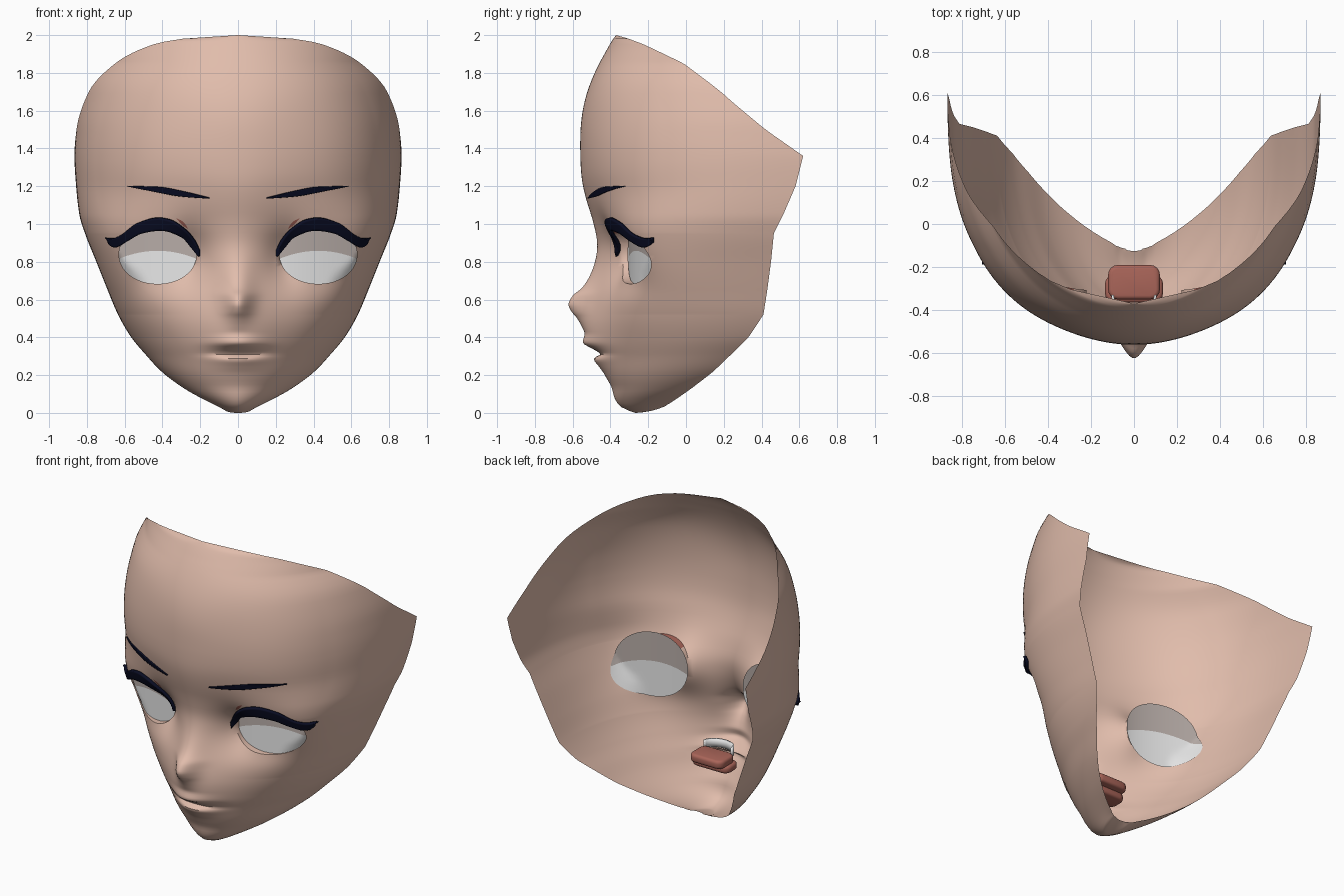
import bpy, bmesh, math
from mathutils import Vector
from mathutils.bvhtree import BVHTree

if "Cube" in bpy.data.objects:
    bpy.data.objects.remove(bpy.data.objects["Cube"])


def material(name, rgb):
    m = bpy.data.materials.new(name)
    m.diffuse_color = (*rgb, 1)
    m.use_nodes = True
    m.node_tree.nodes["Principled BSDF"].inputs["Base Color"].default_value = m.diffuse_color
    return m


SKIN = material("skin", (0.75, 0.505, 0.41))
WHITE = material("eye white", (0.92, 0.92, 0.92))
GREY = material("shaded eye white", (0.47, 0.41, 0.385))
RED = material("mouth red", (0.40, 0.13, 0.10))
NAVY = material("lash navy", (0.003, 0.004, 0.018))


def curve(points, smooth=True):
    """Interpolation without overshoot through (x, y) points, smooth or straight."""
    xs, ys = zip(*points)
    d = [(ys[i + 1] - ys[i]) / (xs[i + 1] - xs[i]) for i in range(len(xs) - 1)]
    t = [d[0]] + [0 if a * b <= 0 else 2 * a * b / (a + b) for a, b in zip(d, d[1:])] + [d[-1]]

    def f(x):
        x = min(max(x, xs[0]), xs[-1])
        i = max(k for k in range(len(xs) - 1) if xs[k] <= x)
        h = xs[i + 1] - xs[i]
        u = (x - xs[i]) / h
        if not smooth:
            return ys[i] + (ys[i + 1] - ys[i]) * u
        return ((2 * u**3 - 3 * u**2 + 1) * ys[i] + (u**3 - 2 * u**2 + u) * h * t[i]
                + (3 * u**2 - 2 * u**3) * ys[i + 1] + (u**3 - u**2) * h * t[i + 1])
    return f


def soften(f, radius):
    """Average a curve over a window to remove ripples."""
    return lambda s: sum(f(s + radius(s) * k / 6) for k in range(-6, 7)) / 13


def finish(name, bm, mats, mirror=True, thick=0, angle=40):
    me = bpy.data.meshes.new(name)
    bm.to_mesh(me)
    bm.free()
    ob = bpy.data.objects.new(name, me)
    bpy.context.collection.objects.link(ob)
    for m in mats:
        me.materials.append(m)
    bpy.ops.object.select_all(action='DESELECT')
    ob.select_set(True)
    bpy.context.view_layer.objects.active = ob
    bpy.ops.object.shade_smooth_by_angle(angle=math.radians(angle))
    if thick:
        s = ob.modifiers.new("thickness", 'SOLIDIFY')
        s.thickness, s.offset = thick, 1
    if mirror:
        ob.modifiers.new("mirror", 'MIRROR')


def grid(bm, rows):
    vs = [[bm.verts.new(p) for p in r] for r in rows]
    for a, b in zip(vs, vs[1:]):
        for j in range(len(a) - 1):
            bm.faces.new((a[j], a[j + 1], b[j + 1], b[j]))


# Head sections: height, front y, edge x, edge y, edge z, roundness
SECTIONS = [
    (-.15, -.125, .04, -.115, .035, 2), (-.08, -.20, .06, -.11, .036, 1.9),
    (0, -.28, .09, -.10, .045, 1.8), (.04, -.355, .17, -.05, .075, 1.8),
    (.1, -.385, .28, .03, .13, 1.85), (.2, -.40, .40, .14, .215, 2),
    (.3, -.41, .49, .24, .31, 2.1), (.4, -.43, .565, .33, .4, 2.25),
    (.52, -.43, .635, .41, .52, 2.45), (.65, -.40, .69, .43, .65, 2.7),
    (.8, -.37, .75, .45, .8, 2.95), (.95, -.415, .81, .465, .95, 2.8),
    (1.05, -.47, .84, .515, 1.05, 2.7), (1.2, -.54, .857, .58, 1.2, 2.6),
    (1.36, -.56, .866, .62, 1.36, 2.6), (1.5, -.56, .855, .42, 1.5, 2.55),
    (1.7, -.525, .79, .18, 1.7, 2.4), (1.85, -.46, .65, -.02, 1.85, 2.2),
    (1.95, -.405, .45, -.225, 1.95, 2), (1.985, -.382, .26, -.315, 1.985, 2),
    (2.0, -.37, .001, -.3695, 2, 2)]
front, edge_x, edge_y, edge_z, power = [curve([(r[0], r[k]) for r in SECTIONS], k != 3) for k in range(1, 6)]
# Forward bulge of the muzzle, then of lips and nose, then the slope of the forehead
muzzle = curve([(0, 0), (.12, 0), (.2, .03), (.25, .05), (.3, .07), (.36, .10), (.42, .115), (.5, .108),
                (.6, .10), (.7, .085), (.8, .07), (.9, .058), (1.0, .04), (1.1, .022), (1.2, .008), (1.35, 0)])
detail = curve([(0, 0), (.2, 0), (.25, .01), (.275, .017), (.29, .01), (.312, -.038), (.34, -.012),
                (.37, .022), (.4, .008), (.42, 0), (.46, .014), (.5, .04), (.54, .08), (.58, .104),
                (.62, .096), (.66, .062), (.7, .048), (.8, .035), (.9, .015), (1.0, .006), (1.1, 0), (2, 0)])
slope = curve([(0, 0), (.95, 0), (1.2, .045), (1.5, .045), (1.85, .01), (2, 0)])
wide = lambda s: max(0, min(.09, 2 - s, (s - .1) * .25))
front, power, muzzle = [soften(f, wide) for f in (front, power, muzzle)]
detail = soften(detail, lambda s: max(0, min(.06, (s - .62) * .5)))


def bump(x, z, cx, cz, rx, rz):
    return math.exp(-((x - cx) / rx) ** 2 - ((z - cz) / rz) ** 2)


def section(s, n=58):
    zf = s if s > 0 else 1.55 * s * s
    p, xe, ye, yf, ze = power(s), edge_x(s), edge_y(s), front(s), edge_z(s)
    e = 2 / p
    # above the temples the section is cut short by the sloping top edge
    pm = math.pi / 2 if s <= 1.36 else max(.08, math.acos(min(1, max(0, .62 - ye) / (.62 - yf)) ** (p / 2)))
    pts = []
    for k in range(301):
        a = pm * k / 300
        pts.append((xe * (math.sin(a) / math.sin(pm)) ** e,
                    yf + (ye - yf) * (1 - max(math.cos(a), 0) ** e) / (1 - max(math.cos(pm), 0) ** e)))
    lens = [0]
    for a, b in zip(pts, pts[1:]):
        lens.append(lens[-1] + math.dist(a, b))
    sigma = .07 + .04 * min(1, max(0, (s - .58) / .25))
    row, k = [], 0
    for j in range(n + 1):
        t = (j / n) ** 1.2
        while k < 299 and lens[k + 1] < t * lens[-1]:
            k += 1
        u = (t * lens[-1] - lens[k]) / max(lens[k + 1] - lens[k], 1e-9)
        x, y = [pts[k][c] + (pts[k + 1][c] - pts[k][c]) * min(u, 1) for c in (0, 1)]
        shape = math.exp(-(x / (sigma if s > .42 else .13)) ** 2)
        fade = max(0, min(1, (.25 - y) / .4))
        y += slope(s) * fade * (1 - math.exp(-(x / .3) ** 2))
        y -= muzzle(s) * math.exp(-(x / .2) ** 2) + detail(s) * shape
        # eye socket: sunk at the nose side, filled at the temple side
        y += .065 * bump(x, s, .26, .83, .095, .14) + .02 * bump(x, s, .43, .71, .12, .09)
        y -= .03 * fade * bump(x, s, .66, .86, .13, .2)
        row.append((x, y, zf + (ze - zf) * t * t))
    return row


# Face shell (right half, mirrored)
levels, s = [.52, .95, 1.36, 2.0], -.15
while s < 1.995:
    levels.append(s)
    s += .02 if s < .2 else .011 if s < .66 else .016 if s < 1.06 else .035 if s < 1.8 else .015
bm = bmesh.new()
grid(bm, [section(s) for s in sorted(levels)])
bm.normal_update()
tree = BVHTree.FromBMesh(bm)


def surf(x, z):
    hit = tree.ray_cast(Vector((x, -2, z)), Vector((0, 1, 0)))[0]
    return hit.y if hit else 0


# Eye opening outline and eye surface
CX, CZ, EA, EB, EP = .425, .838, .205, .155, 2.05


def eye_f(x, z):
    return abs((x - CX) / EA) ** EP + abs((z - CZ) / EB) ** EP


def eye_y(x, z):
    t = max(0, (x - .2) / .42)
    return max(-.305 + .11 * t ** 1.6, surf(x, z) + .012)


# Cut the opening, snap its edge to the outline, and turn the rim inward
def in_eye(f):
    c = f.calc_center_median()
    return c.y < .1 and eye_f(c.x, c.z) < 1


bmesh.ops.delete(bm, geom=[f for f in bm.faces if in_eye(f)], context='FACES')
rim = [e for e in bm.edges if e.is_boundary and all(eye_f(v.co.x, v.co.z) < 2 for v in e.verts)]
for v in {v for e in rim for v in e.verts}:
    k = eye_f(v.co.x, v.co.z) ** (-1 / EP)
    x, z = CX + (v.co.x - CX) * k, CZ + (v.co.z - CZ) * k
    v.co = (x, surf(x, z), z)
new = bmesh.ops.extrude_edge_only(bm, edges=rim)["geom"]
for g in new:
    if isinstance(g, bmesh.types.BMVert):
        g.co.y = eye_y(g.co.x, g.co.z) - .002
for g in new:
    if isinstance(g, bmesh.types.BMFace):
        g.material_index = 1 if g.calc_center_median().z > .95 else 0
finish("face", bm, [SKIN, RED], angle=50)


def plate(name, xs, low, high, depth, mat, thick=0, rows=6):
    """Mirrored sheet between two height curves, laid at a given depth."""
    bm = bmesh.new()
    grid(bm, [[(x, depth(x, z), z) for x in xs for z in [low(x) + (high(x) - low(x)) * i / rows]]
              for i in range(rows + 1)])
    bmesh.ops.remove_doubles(bm, verts=bm.verts, dist=.0005)
    finish(name, bm, [mat], thick=thick)


def span(a, b, n=28):
    return [a + (b - a) * i / n for i in range(n + 1)]


# Eyes: white below, shaded above
KX, KZ = 1.1, 1.36
half = lambda x: KZ * EB * max(0, 1 - abs((x - CX) / EA / KX) ** EP) ** (1 / EP)
eye_low, eye_high = lambda x: CZ - half(x), lambda x: CZ + half(x)
split = lambda x: min(max(.858 - (x - CX) ** 2, eye_low(x)), eye_high(x))
cols = [CX - EA * KX * math.cos(math.pi * i / 32) for i in range(33)]
plate("eye_lower", cols, eye_low, split, eye_y, WHITE)
plate("eye_upper", cols, split, eye_high, eye_y, GREY)

# Upper lashes with a wing at the outer end
lash_low = curve([(.2, .83), (.24, .88), (.3, .94), (.4, .97), (.5, .955), (.58, .912), (.64, .88), (.705, .925)])
lash_high = curve([(.2, .86), (.23, .92), (.28, .975), (.36, 1.025), (.42, 1.035), (.52, 1.01),
                   (.62, .94), (.66, .925), (.705, .928)])
plate("upper_lash", span(.2, .705, 40), lash_low, lash_high,
      lambda x, z: min(surf(x, z) - .004, -.17), NAVY, .018)

# Lid crease near the inner corner
plate("lid_crease", span(.265, .325, 10), curve([(.265, .975), (.29, .99), (.325, 1.028)]),
      curve([(.265, .977), (.29, 1.012), (.325, 1.03)]), lambda x, z: surf(x, z) - .002, RED)

# Brows
plate("brow", span(.15, .58), curve([(.15, 1.136), (.3, 1.147), (.45, 1.174), (.58, 1.199)]),
      curve([(.15, 1.14), (.3, 1.176), (.42, 1.197), (.58, 1.202)]),
      lambda x, z: surf(x, z) - .004, NAVY, .008)

# Tongue and mouth cavity seen from behind
for name, loc, size in (("tongue", (0, -.30, .29), (.27, .13, .05)),
                        ("mouth_roof", (0, -.27, .335), (.24, .16, .055))):
    bm = bmesh.new()
    bmesh.ops.create_cube(bm, size=1)
    bmesh.ops.scale(bm, vec=size, verts=bm.verts)
    bmesh.ops.translate(bm, vec=loc, verts=bm.verts)
    bmesh.ops.bevel(bm, geom=[e for e in bm.edges if abs(e.verts[0].co.z - e.verts[1].co.z) > .01],
                    offset=.045, segments=4, profile=.5, affect='EDGES')
    bmesh.ops.bevel(bm, geom=[e for e in bm.edges if abs(e.verts[0].co.z - e.verts[1].co.z) < .01
                              and e.calc_face_angle(0) > 1], offset=.018, segments=3, profile=.5, affect='EDGES')
    finish(name, bm, [RED], mirror=False)

# Upper teeth arch
bm = bmesh.new()
arc = [math.radians(a) for a in range(-90, 91, 10)]
grid(bm, [[(.105 * math.sin(a), -.33 - .08 * math.cos(a), z) for a in arc] for z in (.345, .37, .4)])
finish("teeth", bm, [WHITE], mirror=False, thick=-.012)
